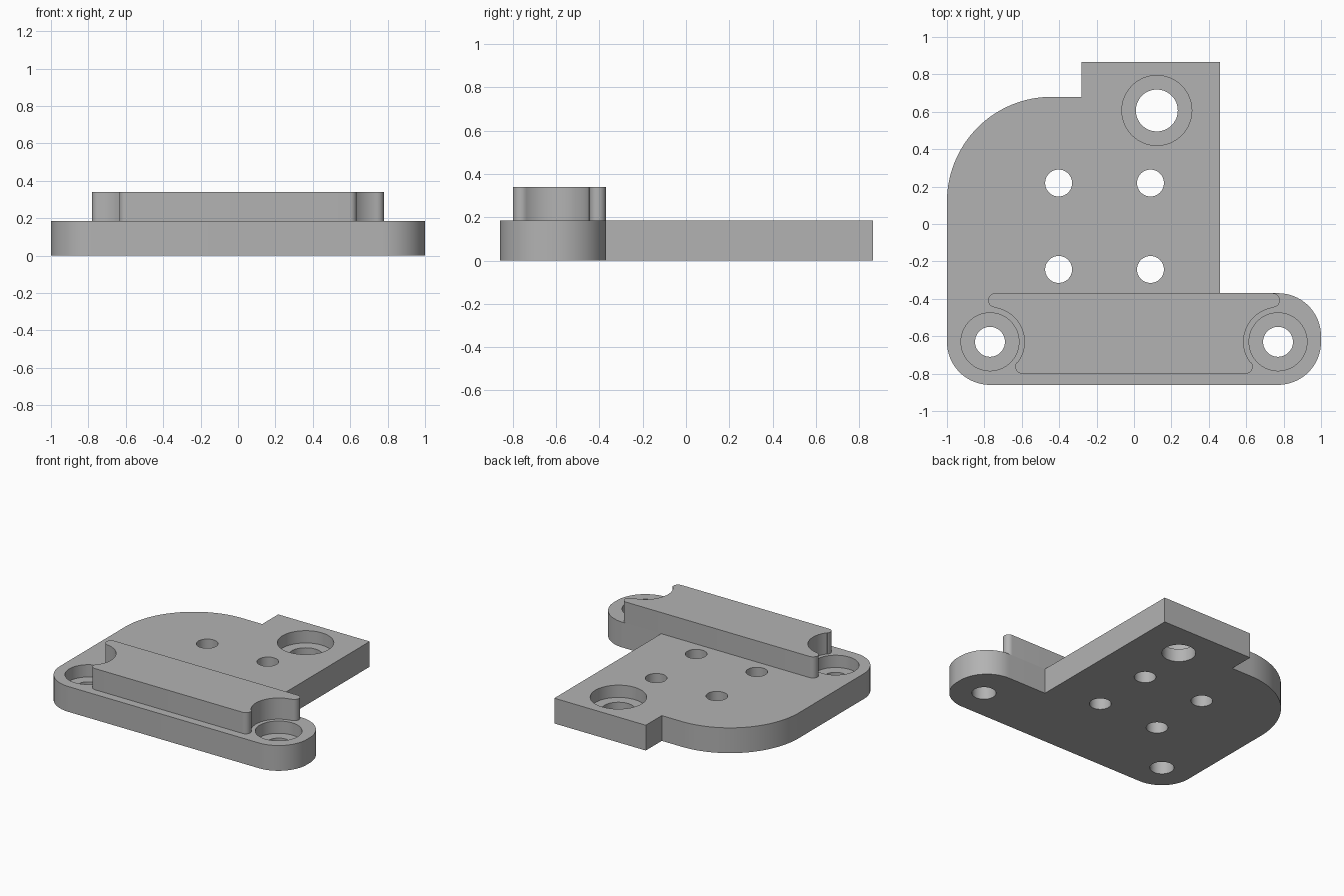
import bpy
import bmesh
from math import cos, sin, radians, degrees, atan2, pi

cube = bpy.data.objects.get("Cube")
if cube:
    bpy.data.objects.remove(cube, do_unlink=True)

PLATE_TOP = 0.185
RAIL_TOP = 0.34
BACK = -0.37      # back edge of the foot and rail
FRONT = -0.86
HOLE_X, HOLE_Y = 0.77, -0.63

grey = bpy.data.materials.new("grey metal")
grey.use_nodes = True
colour = (0.45, 0.45, 0.45, 1)
grey.diffuse_color = colour
grey.node_tree.nodes["Principled BSDF"].inputs["Base Color"].default_value = colour


def arc(cx, cy, r, start, end, steps=24):
    """Points along an arc, angles in degrees."""
    angles = [radians(start + (end - start) * i / steps) for i in range(steps + 1)]
    return [(cx + r * cos(a), cy + r * sin(a)) for a in angles]


def make_object(name, bm):
    bmesh.ops.recalc_face_normals(bm, faces=bm.faces)
    mesh = bpy.data.meshes.new(name)
    bm.to_mesh(mesh)
    bm.free()
    mesh.materials.append(grey)
    obj = bpy.data.objects.new(name, mesh)
    bpy.context.collection.objects.link(obj)
    return obj


def extrude_outline(name, points, bottom, top):
    bm = bmesh.new()
    face = bm.faces.new([bm.verts.new((x, y, bottom)) for x, y in points])
    result = bmesh.ops.extrude_face_region(bm, geom=[face], use_keep_orig=True)
    verts = [v for v in result["geom"] if isinstance(v, bmesh.types.BMVert)]
    bmesh.ops.translate(bm, verts=verts, vec=(0, 0, top - bottom))
    return make_object(name, bm)


def add_lathe(bm, x, y, profile, sides=64):
    """Add a capped turned solid from (radius, height) pairs."""
    rings = []
    for r, z in profile:
        rings.append([bm.verts.new((x + r * cos(2 * pi * i / sides),
                                    y + r * sin(2 * pi * i / sides), z))
                      for i in range(sides)])
    for low, high in zip(rings, rings[1:]):
        for i in range(sides):
            j = (i + 1) % sides
            bm.faces.new((low[i], low[j], high[j], high[i]))
    bm.faces.new(rings[0][::-1])
    bm.faces.new(rings[-1])


def smooth(obj):
    bpy.ops.object.select_all(action="DESELECT")
    obj.select_set(True)
    bpy.context.view_layer.objects.active = obj
    bpy.ops.object.shade_smooth_by_angle(angle=radians(30))


# Base plate: rounded foot, big rounded corner and a square tab at the back
corner = 0.23
outline = arc(-1 + corner, FRONT + corner, corner, 180, 270)
outline += arc(1 - corner, FRONT + corner, corner, 270, 360)
outline += arc(1 - corner, BACK - corner, corner, 0, 90)
outline += [(0.46, BACK), (0.46, 0.865), (-0.28, 0.865), (-0.28, 0.68)]
outline += arc(-0.44, 0.12, 0.56, 90, 180, 40)
plate = extrude_outline("base_plate", outline, 0, PLATE_TOP)

# Through holes and counterbored holes
bm = bmesh.new()
below, above, ledge = -0.1, PLATE_TOP + 0.1, 0.095
for x in (-0.403, 0.088):
    for y in (0.219, -0.243):
        add_lathe(bm, x, y, [(0.072, below), (0.072, above)])
for x, y, hole, bore in ((-HOLE_X, HOLE_Y, 0.08, 0.155),
                         (HOLE_X, HOLE_Y, 0.08, 0.155),
                         (0.122, 0.607, 0.112, 0.187)):
    add_lathe(bm, x, y, [(hole, below), (hole, ledge), (bore, ledge), (bore, above)])
cutter = make_object("hole_cutter", bm)
cutter.hide_render = True

cut = plate.modifiers.new("holes", "BOOLEAN")
cut.operation = "DIFFERENCE"
cut.solver = "EXACT"
cut.object = cutter
bpy.context.view_layer.objects.active = plate
bpy.ops.object.modifier_apply(modifier=cut.name)
bpy.data.objects.remove(cutter, do_unlink=True)
smooth(plate)

# Raised rail: ends scooped around the foot holes, with rounded tips
tip, scoop = 0.038, 0.184
back_tip = (-0.742, BACK - tip)
front_tip = (-0.597, -0.80 + tip)
a = degrees(atan2(back_tip[1] - HOLE_Y, back_tip[0] + HOLE_X))
b = degrees(atan2(front_tip[1] - HOLE_Y, front_tip[0] + HOLE_X))
left_end = arc(*back_tip, tip, 90, a + 180, 12)
left_end += arc(-HOLE_X, HOLE_Y, scoop, a, b, 32)
left_end += arc(*front_tip, tip, b + 180, 270, 12)
right_end = [(-x, y) for x, y in reversed(left_end)]
rail = extrude_outline("raised_rail", left_end + right_end, PLATE_TOP, RAIL_TOP)
smooth(rail)
